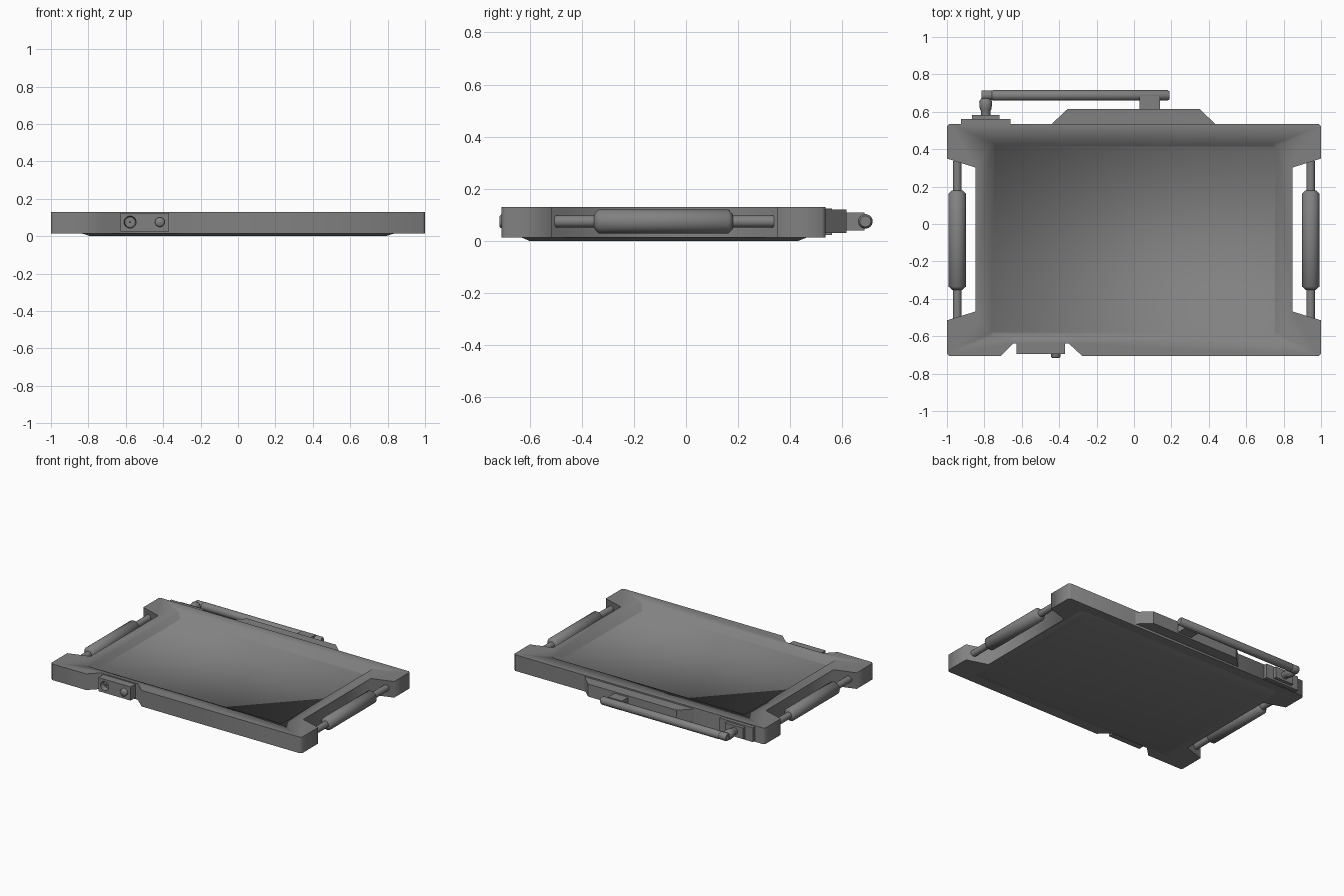
import bpy, bmesh, math
from mathutils import Vector

if "Cube" in bpy.data.objects:
    bpy.data.objects.remove(bpy.data.objects["Cube"])

ZC = 0.075  # mid-height of the attached fittings
grey = bpy.data.materials.new("dark_grey")
grey.diffuse_color = (0.22, 0.22, 0.22, 1)
grey.use_nodes = True
grey.node_tree.nodes["Principled BSDF"].inputs["Base Color"].default_value = grey.diffuse_color


def finish(name, bm, angle):
    bmesh.ops.recalc_face_normals(bm, faces=bm.faces)
    me = bpy.data.meshes.new(name)
    bm.to_mesh(me)
    bm.free()
    me.materials.append(grey)
    ob = bpy.data.objects.new(name, me)
    bpy.context.collection.objects.link(ob)
    smooth(ob, angle)
    return ob


def smooth(ob, angle):
    if angle:
        bpy.ops.object.select_all(action='DESELECT')
        ob.select_set(True)
        bpy.context.view_layer.objects.active = ob
        bpy.ops.object.shade_smooth_by_angle(angle=math.radians(angle))


def loft(name, rings, angle=0):
    """Join stacked outlines [(points, z), ...] into a closed solid."""
    bm = bmesh.new()
    loops = [[bm.verts.new((x, y, z)) for x, y in pts] for pts, z in rings]
    n = len(loops[0])
    for a, b in zip(loops, loops[1:]):
        for i in range(n):
            j = (i + 1) % n
            bm.faces.new((a[i], a[j], b[j], b[i]))
    bm.faces.new(loops[0][::-1])
    bm.faces.new(loops[-1])
    return finish(name, bm, angle)


def rect(x0, x1, y0, y1, c=0.0):
    if c == 0:
        return [(x0, y0), (x1, y0), (x1, y1), (x0, y1)]
    return [(x0 + c, y0), (x1 - c, y0), (x1, y0 + c), (x1, y1 - c),
            (x1 - c, y1), (x0 + c, y1), (x0, y1 - c), (x0, y0 + c)]


def box(name, x0, x1, y0, y1, z0, z1):
    return loft(name, [(rect(x0, x1, y0, y1), z0), (rect(x0, x1, y0, y1), z1)])


def lathe(name, axis, centre, profile, sides=24):
    """Revolve [(distance, radius), ...] about the x or y axis through centre."""
    d = Vector((1, 0, 0)) if axis == 'x' else Vector((0, 1, 0))
    u = Vector((0, 1, 0)) if axis == 'x' else Vector((1, 0, 0))
    w = Vector((0, 0, 1))
    bm = bmesh.new()
    loops = []
    for t, r in profile:
        loops.append([bm.verts.new(Vector(centre) + d * t + r * (
            u * math.cos(k * math.tau / sides) + w * math.sin(k * math.tau / sides)))
            for k in range(sides)])
    for a, b in zip(loops, loops[1:]):
        for i in range(sides):
            j = (i + 1) % sides
            bm.faces.new((a[i], a[j], b[j], b[i]))
    bm.faces.new(loops[0][::-1])
    bm.faces.new(loops[-1])
    return finish(name, bm, 50)


def cut(target, cutter, angle):
    m = target.modifiers.new("cut", 'BOOLEAN')
    m.operation = 'DIFFERENCE'
    m.solver = 'EXACT'
    m.object = cutter
    bpy.context.view_layer.objects.active = target
    bpy.ops.object.modifier_apply(modifier=m.name)
    bpy.data.objects.remove(cutter)
    smooth(target, angle)


# Tablet case with grip notches and a connector notch
C = 0.013
right = [(1 - C, -0.707), (1, -0.707 + C), (1, -0.515), (0.848, -0.468),
         (0.848, 0.302), (1, 0.35), (1, 0.535 - C), (1 - C, 0.535)]
left = [(-x, y) for x, y in reversed(right)]
port_notch = [(-0.715, -0.707), (-0.645, -0.638), (-0.35, -0.638), (-0.275, -0.707)]
outline = right + left + port_notch
case = loft("case", [(outline, 0.014), (outline, 0.13)])

# Recessed screen with a sloping rim
cut(case, loft("screen_cutter", [
    (rect(-0.757, 0.757, -0.588, 0.418, 0.012), 0.084),
    (rect(-0.772, 0.772, -0.603, 0.433, 0.018), 0.1305)]), 75)

# Shallow bevelled underside
loft("bottom_plate", [(rect(-0.79, 0.79, -0.60, 0.43, 0.02), 0.0),
                      (rect(-0.84, 0.84, -0.637, 0.47, 0.02), 0.016)], 75)

# Side grips
for side, s in (("left", -1), ("right", 1)):
    lathe(side + "_grip_rod", 'y', (s * 0.945, 0, ZC), [(-0.51, 0.023), (0.338, 0.023)])
    lathe(side + "_grip", 'y', (s * 0.945, 0, ZC),
          [(-0.352, 0.028), (-0.335, 0.046), (0.163, 0.046), (0.18, 0.028)])

# Front connector block with socket and plug
port = box("port_block", -0.627, -0.37, -0.694, -0.63, 0.025, 0.123)
cut(port, lathe("socket_cutter", 'y', (-0.577, 0, ZC),
                [(-0.72, 0.038), (-0.68, 0.03), (-0.66, 0.028)]), 35)
lathe("socket_pin", 'y', (-0.577, 0, ZC), [(-0.685, 0.006), (-0.655, 0.006)], 12)
lathe("port_plug", 'y', (-0.418, 0, ZC),
      [(-0.716, 0.02), (-0.709, 0.026), (-0.68, 0.026)])

# Rear housing and the clip that holds the antenna
hull = [(-0.445, 0.53), (0.44, 0.53), (0.35, 0.615), (-0.355, 0.615)]
loft("rear_housing", [(hull, 0.03), (hull, 0.12)])
box("antenna_clip", 0.03, 0.14, 0.61, 0.685, 0.04, 0.11)

# Antenna mount, swivel and folded antenna
box("antenna_base", -0.925, -0.66, 0.53, 0.561, 0.022, 0.125)
box("antenna_step", -0.865, -0.72, 0.555, 0.584, 0.035, 0.115)
lathe("antenna_swivel", 'y', (-0.793, 0, ZC),
      [(0.575, 0.026), (0.605, 0.026), (0.613, 0.031), (0.655, 0.035), (0.672, 0.024)])
lathe("antenna_knuckle", 'x', (0, 0.688, ZC),
      [(-0.815, 0.024), (-0.81, 0.027), (-0.762, 0.027), (-0.757, 0.024)])
lathe("antenna", 'x', (0, 0.688, ZC),
      [(-0.762, 0.024), (-0.752, 0.028), (0.18, 0.028), (0.19, 0.021)])
